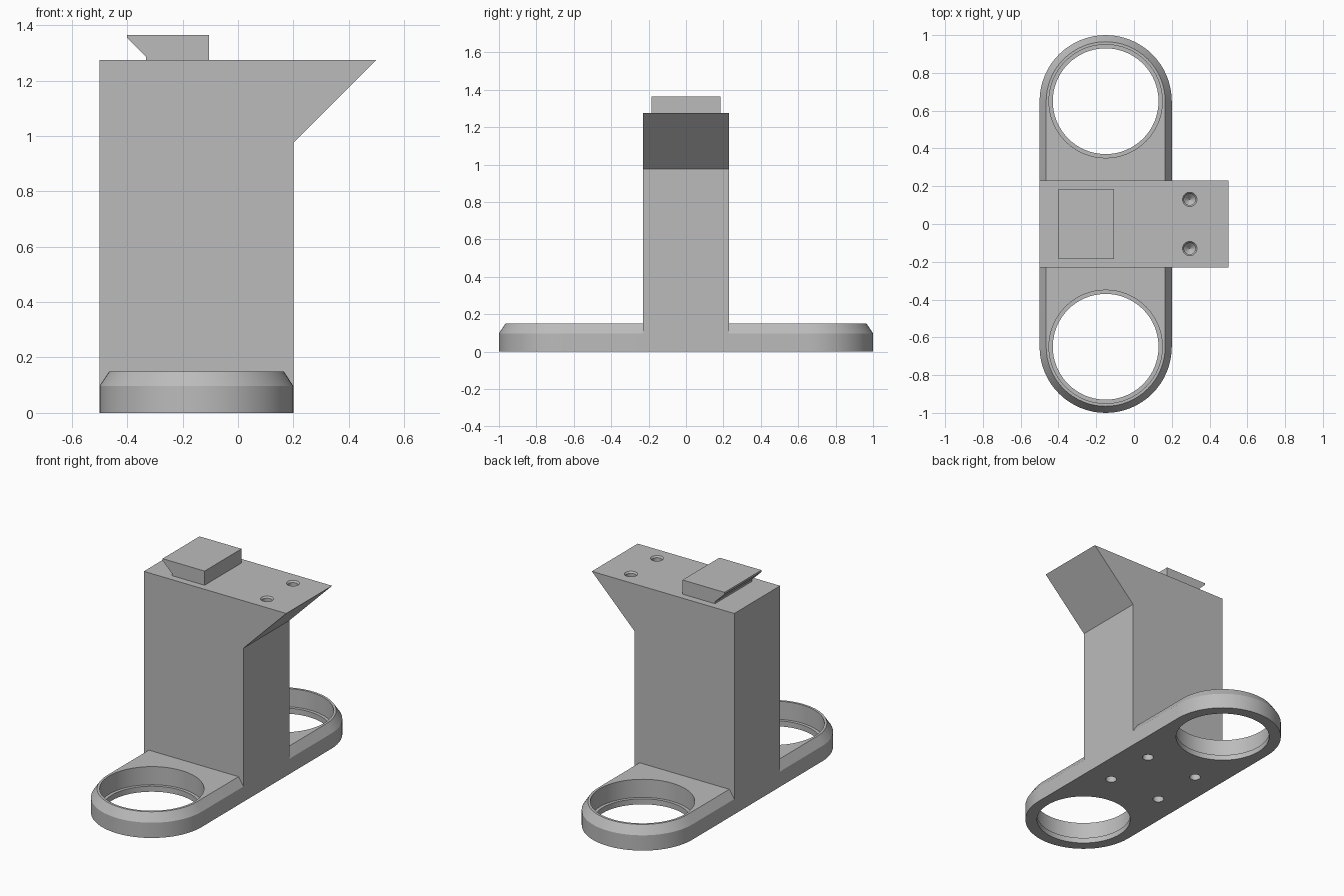
import bpy, bmesh
from math import pi, sin, cos

cube = bpy.data.objects.get("Cube")
if cube:
    bpy.data.objects.remove(cube, do_unlink=True)

grey = bpy.data.materials.new("plain_grey")
grey.use_nodes = True
GREY = (0.5, 0.5, 0.5, 1)
grey.diffuse_color = GREY
grey.node_tree.nodes["Principled BSDF"].inputs["Base Color"].default_value = GREY

CX, REACH, SEG = -0.15, 0.65, 64


def loft(name, rings):
    """Solid through equal-length rings of points, capped at both ends."""
    bm = bmesh.new()
    loops = [[bm.verts.new(p) for p in ring] for ring in rings]
    n = len(loops[0])
    for a, b in zip(loops, loops[1:]):
        for i in range(n):
            j = (i + 1) % n
            bm.faces.new((a[i], a[j], b[j], b[i]))
    bm.faces.new(loops[0][::-1])
    bm.faces.new(loops[-1])
    bmesh.ops.recalc_face_normals(bm, faces=bm.faces)
    mesh = bpy.data.meshes.new(name)
    bm.to_mesh(mesh)
    bm.free()
    mesh.materials.append(grey)
    obj = bpy.data.objects.new(name, mesh)
    bpy.context.collection.objects.link(obj)
    return obj


def extrude_y(name, profile, half):
    return loft(name, [[(x, y, z) for x, z in profile] for y in (-half, half)])


def turned(name, x, y, steps, seg=32):
    """Round body from (radius, z) steps."""
    return loft(name, [[(x + r * cos(2 * pi * i / seg), y + r * sin(2 * pi * i / seg), z)
                        for i in range(seg)] for r, z in steps])


def stadium(r, z):
    ring = []
    for k, side in enumerate((1, -1)):
        for i in range(SEG // 2 + 1):
            a = pi * (k + 2 * i / SEG)
            ring.append((CX + r * cos(a), side * REACH + r * sin(a), z))
    return ring


def boolean(obj, tool, operation):
    mod = obj.modifiers.new(operation.title(), "BOOLEAN")
    mod.object, mod.operation, mod.solver = tool, operation, "EXACT"
    bpy.context.view_layer.objects.active = obj
    bpy.ops.object.modifier_apply(modifier=mod.name)
    bpy.data.objects.remove(tool, do_unlink=True)


# Chamfered rounded base joined to the upright with its sloped overhang
body = loft("stand_body", [stadium(0.35, 0), stadium(0.35, 0.097), stadium(0.315, 0.15)])
column = extrude_y("column", [(-0.5, 0), (0.2, 0), (0.2, 0.975), (0.5, 1.275), (-0.5, 1.275)], 0.23)
boolean(body, column, "UNION")

for side in (1, -1):
    # Stepped ring openings in the base
    ring = [(0.28, -0.1), (0.28, 0.035), (0.3, 0.035), (0.3, 0.3)]
    boolean(body, turned("ring_cutter", CX, side * REACH, ring, SEG), "DIFFERENCE")
    # Pointed blind holes in the overhang
    drill = [(0.001, 1.16), (0.03, 1.19), (0.03, 1.265), (0.038, 1.275), (0.038, 1.3)]
    boolean(body, turned("drill_cutter", 0.295, side * 0.13, drill), "DIFFERENCE")
    # Screw holes in the underside
    for dx in (-0.185, 0.185):
        screw = [(0.033, -0.1), (0.033, 0.2)]
        boolean(body, turned("screw_cutter", CX + dx, side * 0.172, screw), "DIFFERENCE")

# Undercut clip block on top
clip = extrude_y("clip_block", [(-0.333, 1.275), (-0.105, 1.275), (-0.105, 1.365), (-0.4, 1.365),
                                (-0.4, 1.353), (-0.333, 1.287)], 0.185)

bpy.ops.object.select_all(action="DESELECT")
body.select_set(True)
bpy.context.view_layer.objects.active = body
bpy.ops.object.shade_smooth_by_angle(angle=pi / 9)
